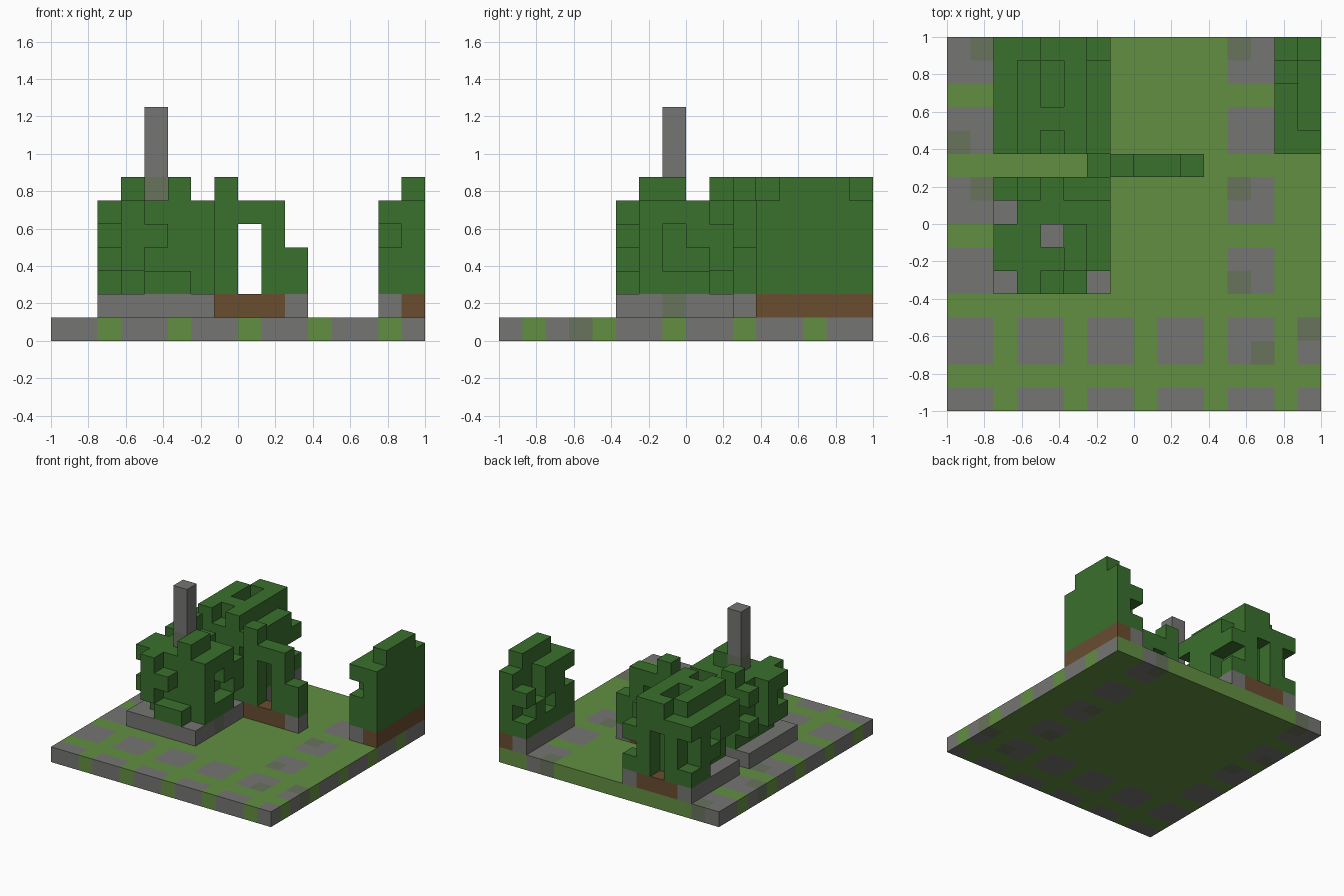
import bpy
import bmesh
from mathutils import Vector

cube = bpy.data.objects.get("Cube")
if cube:
    bpy.data.objects.remove(cube, do_unlink=True)

U = 0.125  # block size
N = 16     # blocks along each side of the plot


def make_material(name, rgb):
    linear = [((c / 255 + 0.055) / 1.055) ** 2.4 for c in rgb]
    mat = bpy.data.materials.new(name)
    mat.use_nodes = True
    mat.diffuse_color = (*linear, 1)
    bsdf = mat.node_tree.nodes["Principled BSDF"]
    bsdf.inputs["Base Color"].default_value = (*linear, 1)
    bsdf.inputs["Roughness"].default_value = 1
    return mat


MATERIALS = {
    "leaf": make_material("leaf green", (58, 112, 45)),
    "grass": make_material("grass green", (98, 143, 65)),
    "stone": make_material("stone grey", (117, 117, 115)),
    "moss": make_material("mossy stone", (104, 114, 92)),
    "soil": make_material("soil brown", (106, 77, 48)),
}
NAMES = list(MATERIALS)
AXES = [Vector(a) for a in ((1, 0, 0), (0, 1, 0), (0, 0, 1))]


def blocks(name, cells, rule=None):
    """Build one object from a {cell: colour} dict, keeping only outer faces."""
    bm = bmesh.new()
    for cell, colour in cells.items():
        centre = Vector(cell) + Vector((0.5, 0.5, 0.5))
        for a in range(3):
            for sign in (-1, 1):
                n = AXES[a] * sign
                if tuple(int(c + d) for c, d in zip(cell, n)) in cells:
                    continue
                u, v = AXES[(a + 1) % 3] * sign, AXES[(a + 2) % 3]
                corners = [centre + (n + p * u + q * v) / 2
                           for p, q in ((-1, -1), (1, -1), (1, 1), (-1, 1))]
                face = bm.faces.new([
                    bm.verts.new((c - Vector((N / 2, N / 2, 0))) * U) for c in corners])
                shade = rule(cell, n, colour) if rule else colour
                face.material_index = NAMES.index(shade)
    bmesh.ops.remove_doubles(bm, verts=bm.verts, dist=0.001)
    mesh = bpy.data.meshes.new(name)
    bm.to_mesh(mesh)
    bm.free()
    for mat in MATERIALS.values():
        mesh.materials.append(mat)
    obj = bpy.data.objects.new(name, mesh)
    bpy.context.collection.objects.link(obj)
    return obj


def from_layers(layers, left, front, bottom):
    """Layers run upward; the rows of each run from back to front."""
    return {(left + i, front + j, bottom + k): "leaf"
            for k, layer in enumerate(layers)
            for j, row in enumerate(reversed(layer.split()))
            for i, mark in enumerate(row) if mark == "#"}


# Ground: grass with a paved border of two-block slabs
MOSSY = {(1, 15), (0, 11), (1, 9), (12, 15), (12, 9), (12, 5), (13, 2), (15, 3)}


def paving(i, j):
    if (i, j) in MOSSY:
        return "moss"
    slab = i % 3 != 2 and j % 3 != 1
    border = j < 4 or i < 2 or i in (12, 13)
    return "stone" if slab and border else "grass"


def ground_rule(cell, normal, colour):
    if normal.x > 0.5 and colour != "moss":
        return "grass" if cell[1] % 3 == 1 else "stone"
    return colour


blocks("ground", {(i, j, 0): paving(i, j) for i in range(N) for j in range(N)}, ground_rule)


# Planters: a stone rim around soil, cut off where they meet the plot edge
def planter(name, xs, ys, is_soil, mossy=()):
    blocks(name, {(i, j, 1): "moss" if (i, j) in mossy else
                  "soil" if is_soil(i, j) else "stone" for i in xs for j in ys})


planter("front_planter", range(2, 7), range(5, 10),
        lambda i, j: 2 < i < 6 and 5 < j < 9, {(6, 7)})
planter("back_planter", range(2, 7), range(11, 16), lambda i, j: 2 < i < 6 and j > 11)
planter("left_planter", (14, 15), range(11, 16), lambda i, j: i == 15)
planter("hedge_planter", range(6, 11), (10,), lambda i, j: 6 < i < 10)

# Stone post rising out of the front bush
post = {(4, 7, k): "moss" if k == 6 else "stone" for k in range(2, 10)}
blocks("stone_post", post)

# Bushes of leaf blocks
front_leaves = from_layers([
    ".###. .#### .#### .#### ..##.",
    "##### .###. ####. ##### .#...",
    ".#### .#### ####. .#### .##..",
    "###.. .#### ##### ##### .#...",
    ".#... ..... ...#. ...#. .....",
], 2, 5, 2)
blocks("front_bush", {c: m for c, m in front_leaves.items() if c not in post})

blocks("back_bush", from_layers([
    "##.## ####. .#### .#### .###.",
    ".#.#. ####. ##### .#### .###.",
    ".#.## ##### .#### ##### #.##.",
    "####. ##### ##### ##### #####",
    "..##. .#.#. .#.#. .###. .#.#.",
], 2, 11, 2))

blocks("left_bush", from_layers([
    "## ## ## ## ##",
    ".# ## .# ## ##",
    "## .# ## ## .#",
    ".# .# ## ## ##",
    ".. .# .# .# ..",
], 14, 11, 2))

blocks("hedge", from_layers(["##.##", "##.##", ".#.#.", ".###.", ".#..."], 6, 10, 2))
